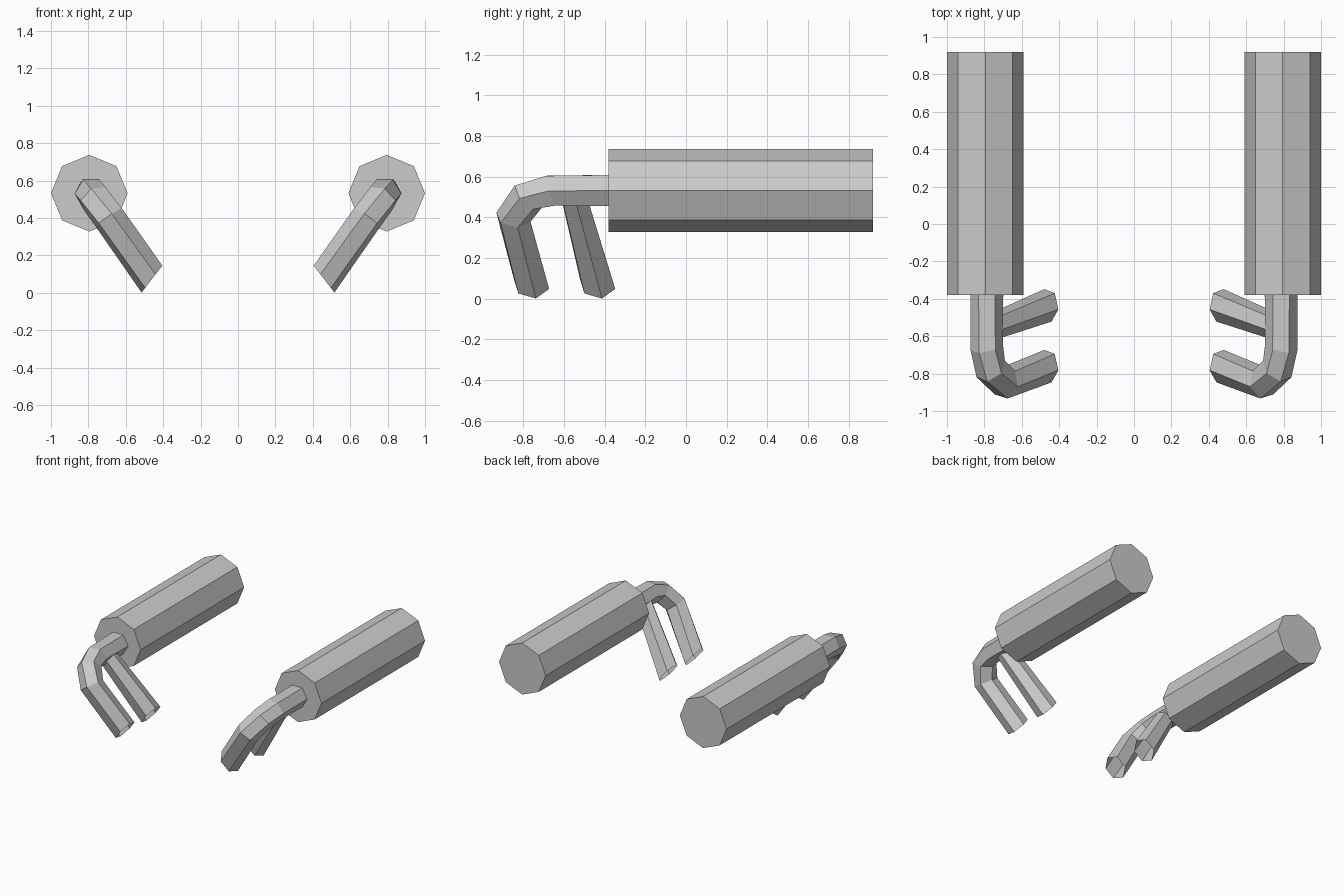
import bpy, bmesh
from math import radians, cos, sin
from mathutils import Vector

if "Cube" in bpy.data.objects:
    bpy.data.objects.remove(bpy.data.objects["Cube"])

AXIS = Vector((0.82, 0, 0.57)).normalized()      # axis the pipe bends around
LEG = Vector((0.551, 0.213, -0.787)).normalized()  # direction of the slanted legs
CUT = Vector((0.79, 0, -0.61)).normalized()      # plane of the open leg ends
BACK = Vector((0, -1, 0))


def finish(name, bm):
    bmesh.ops.recalc_face_normals(bm, faces=bm.faces)
    mesh = bpy.data.meshes.new(name)
    bm.to_mesh(mesh)
    bm.free()
    ob = bpy.data.objects.new(name, mesh)
    bpy.context.collection.objects.link(ob)
    ob.modifiers.new("Mirror", 'MIRROR').use_mirror_merge = False
    return ob


def ring(bm, center, tangent, sides, radius, axis, offset=0.0, cut=None):
    """Ring of vertices across the tangent, optionally slid onto a cut plane."""
    up = tangent.cross(axis)
    verts = []
    for i in range(sides):
        a = radians(offset + 360 * i / sides)
        p = (axis * cos(a) + up * sin(a)) * radius
        if cut:
            p -= tangent * (p.dot(cut) / tangent.dot(cut))
        verts.append(bm.verts.new(Vector(center) + p))
    return verts


def bridge(bm, rings):
    for a, b in zip(rings, rings[1:]):
        for i in range(len(a)):
            j = (i + 1) % len(a)
            bm.faces.new((a[i], a[j], b[j], b[i]))


# Octagonal canister, closed at both ends
bm = bmesh.new()
ends = [ring(bm, (-0.795, y, 0.532), BACK, 8, 0.205, Vector((1, 0, 0))) for y in (0.92, -0.38)]
bridge(bm, ends)
for e in ends:
    bm.faces.new(e)
finish("canister", bm)

# Hexagonal pipe leaving the canister and bending down and inward, open at the tip
bm = bmesh.new()
tip = Vector((-0.46, -0.76, 0.073))
mid = (BACK + LEG).normalized()
path = [
    ((-0.787, -0.38, 0.532), BACK, -35, None),
    ((-0.787, -0.66, 0.532), (BACK * 3 + LEG).normalized(), -35, None),
    ((-0.766, -0.775, 0.503), mid, -40, None),
    (tip - LEG * 0.41, (BACK + LEG * 3).normalized(), -46, None),
    (tip, LEG, -50, CUT),
]
bridge(bm, [ring(bm, c, t, 6, 0.088, AXIS, o, cut) for c, t, o, cut in path])
finish("bent_pipe", bm)

# Second, straight outlet branching from the pipe
bm = bmesh.new()
tip2 = tip + Vector((0, 0.325, 0))
bridge(bm, [
    ring(bm, tip2 - LEG * 0.54, LEG, 6, 0.070, AXIS, -50),
    ring(bm, tip2, LEG, 6, 0.088, AXIS, -50, CUT),
])
finish("branch_pipe", bm)
